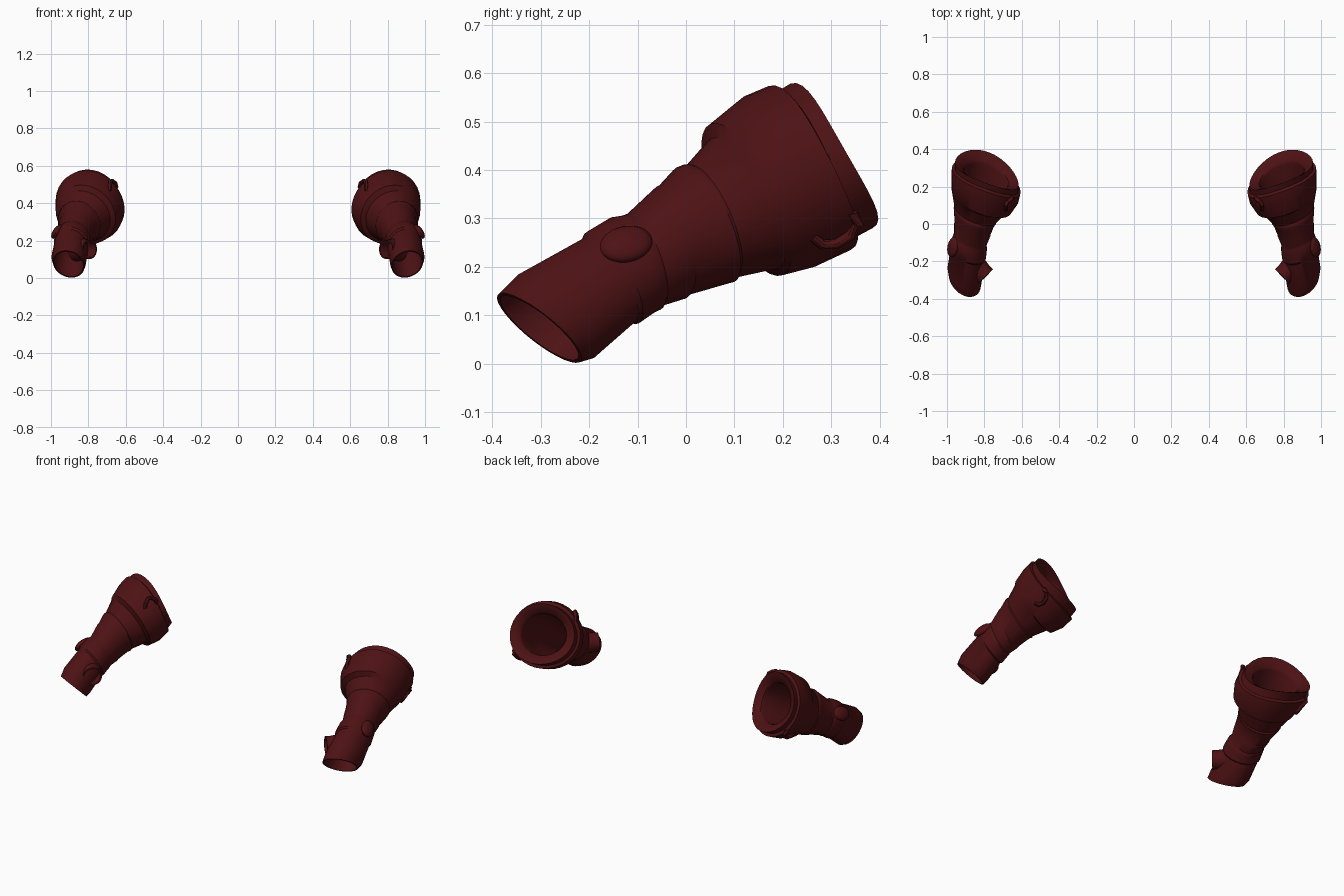
import bpy, bmesh, math
from mathutils import Vector, Matrix

if "Cube" in bpy.data.objects:
    bpy.data.objects.remove(bpy.data.objects["Cube"])

SEG = 32
LEAN_Y, LEAN_Z = 0.35, 0.15          # sideways lean of every cross-section
AXIS = Vector((-0.2, 0.85, 0.48))    # wrist-to-cuff direction

red = bpy.data.materials.new("dark_red")
red.diffuse_color = (0.075, 0.006, 0.007, 1)
red.use_nodes = True
red.node_tree.nodes["Principled BSDF"].inputs["Base Color"].default_value = red.diffuse_color

# Sleeve cross-sections: top y, top z, bottom y, bottom z, centre x, half width, rim dip
RINGS = [
    (-.385, .145, -.22, .003, .905, .085, 0),
    (-.345, .185, -.19, .012, .905, .092, 0),
    (-.21, .260, -.107, .085, .890, .090, 0),
    (-.205, .272, -.098, .083, .888, .096, 0),
    (-.155, .302, -.065, .106, .880, .093, 0),
    (-.13, .306, -.052, .112, .877, .090, 0),
    (-.12, .310, -.048, .120, .875, .086, 0),
    (-.06, .366, 0.0, .135, .865, .097, 0),
    (-.052, .370, .005, .142, .863, .096, 0),
    (-.02, .405, .088, .166, .855, .108, 0),
    (-.005, .411, .10, .169, .850, .114, 0),
    (.003, .410, .103, .178, .848, .112, 0),
    (.052, .465, .19, .197, .828, .145, 0),
    (.05, .495, .20, .183, .815, .160, 0),
    (.12, .552, .265, .200, .795, .180, .01),
    (.17, .573, .34, .235, .785, .184, .025),
    (.185, .560, .335, .253, .783, .170, .025),
    (.215, .578, .385, .280, .780, .170, .035),
]


def section_point(t, deg, scale=1.0, slide=0.0):
    """Point on the sleeve at section t and angle deg (0 = outer side, 90 = top)."""
    i = min(int(t), len(RINGS) - 2)
    f = t - i
    ty, tz, by, bz, cx, hw, dip = [p + (q - p) * f for p, q in zip(RINGS[i], RINGS[i + 1])]
    c, s = math.cos(math.radians(deg)) * scale, math.sin(math.radians(deg)) * scale
    p = Vector((cx + hw * c,
                (ty + by) / 2 + LEAN_Y * hw * c + (ty - by) / 2 * s,
                (tz + bz) / 2 + LEAN_Z * hw * c + (tz - bz) / 2 * s))
    return p + AXIS * (slide - dip * c * c)


def section(t, scale=1.0, slide=0.0):
    return [section_point(t, 360 * k / SEG, scale, slide) for k in range(SEG)]


def circle(centre, direction, radius, n):
    q = direction.to_track_quat('Z', 'Y')
    return [centre + q @ Vector((radius * math.cos(2 * math.pi * k / n),
                                 radius * math.sin(2 * math.pi * k / n), 0)) for k in range(n)]


def finish(name, bm):
    """Turn a bmesh into a smooth mirrored object."""
    bmesh.ops.recalc_face_normals(bm, faces=bm.faces)
    me = bpy.data.meshes.new(name)
    bm.to_mesh(me)
    bm.free()
    me.materials.append(red)
    ob = bpy.data.objects.new(name, me)
    bpy.context.collection.objects.link(ob)
    bpy.ops.object.select_all(action='DESELECT')
    ob.select_set(True)
    bpy.context.view_layer.objects.active = ob
    bpy.ops.object.shade_smooth_by_angle(angle=math.radians(35))
    mirror = ob.modifiers.new("both_sides", 'MIRROR')
    mirror.use_axis = (True, False, False)
    mirror.use_mirror_merge = False
    return ob


def loft(name, rings, closed=False):
    """Skin a list of equal-sized rings, either looping round or capped."""
    bm = bmesh.new()
    vs = [[bm.verts.new(p) for p in r] for r in rings]
    n = len(vs[0])
    pairs = list(zip(vs, vs[1:])) + ([(vs[-1], vs[0])] if closed else [])
    for a, b in pairs:
        for k in range(n):
            bm.faces.new((a[k], a[(k + 1) % n], b[(k + 1) % n], b[k]))
    if not closed:
        bm.faces.new(vs[0])
        bm.faces.new(vs[-1])
    return finish(name, bm)


# Sleeve: outer wall from wrist to flared cuff, then the lining back down
last = len(RINGS) - 1
outer = [section(i) for i in range(len(RINGS))]
lining = [section(last, .90, -.01), section(last, .72, -.035), section(last, .68, -.05),
          section(12, .84), section(9, .84), section(5, .84),
          section(2, .86), section(1, .86), section(0, .92)]
loft("sleeve", outer + lining, closed=True)

# Thumb opening: short hollow tube on the inner side of the wrist
d = Vector((-.7, -.7, .02)).normalized()
tip = Vector((.792, -.28, .155))
loft("thumb_tube", [circle(tip + d * o, d, r, 20) for o, r in
                    ((-.10, .066), (-.06, .058), (-.02, .053), (0, .054),
                     (0, .046), (-.025, .043), (-.07, .043))])

# Oval knob on the outer side of the wrist
centre = section_point(3.5, 27)
normal = (centre - section_point(3.5, 27, .3)).normalized()
along = Vector((0, .9, .4))
along = (along - normal * along.dot(normal)).normalized()
across = normal.cross(along)
rot = Matrix((along, across, normal)).transposed().to_4x4()
bm = bmesh.new()
bmesh.ops.create_uvsphere(bm, u_segments=24, v_segments=12, radius=1,
                          matrix=Matrix.Translation(centre) @ rot @ Matrix.Diagonal((.056, .042, .021, 1)))
finish("wrist_knob", bm)

# Curved clips on opposite sides of the cuff collar
for name, turn in (("outer_clip", 0), ("inner_clip", 180)):
    keys = [(13.7, -46, .97), (13.9, -52, 1.03), (14.3, -55, 1.06),
            (14.7, -53, 1.06), (15.0, -47, 1.05), (15.0, -40, .98)]
    path = [section_point(t, a + turn, s) for t, a, s in keys]
    rings = []
    for i, p in enumerate(path):
        tangent = path[min(i + 1, len(path) - 1)] - path[max(i - 1, 0)]
        rings.append(circle(p, tangent, .011, 10))
    loft(name, rings)
